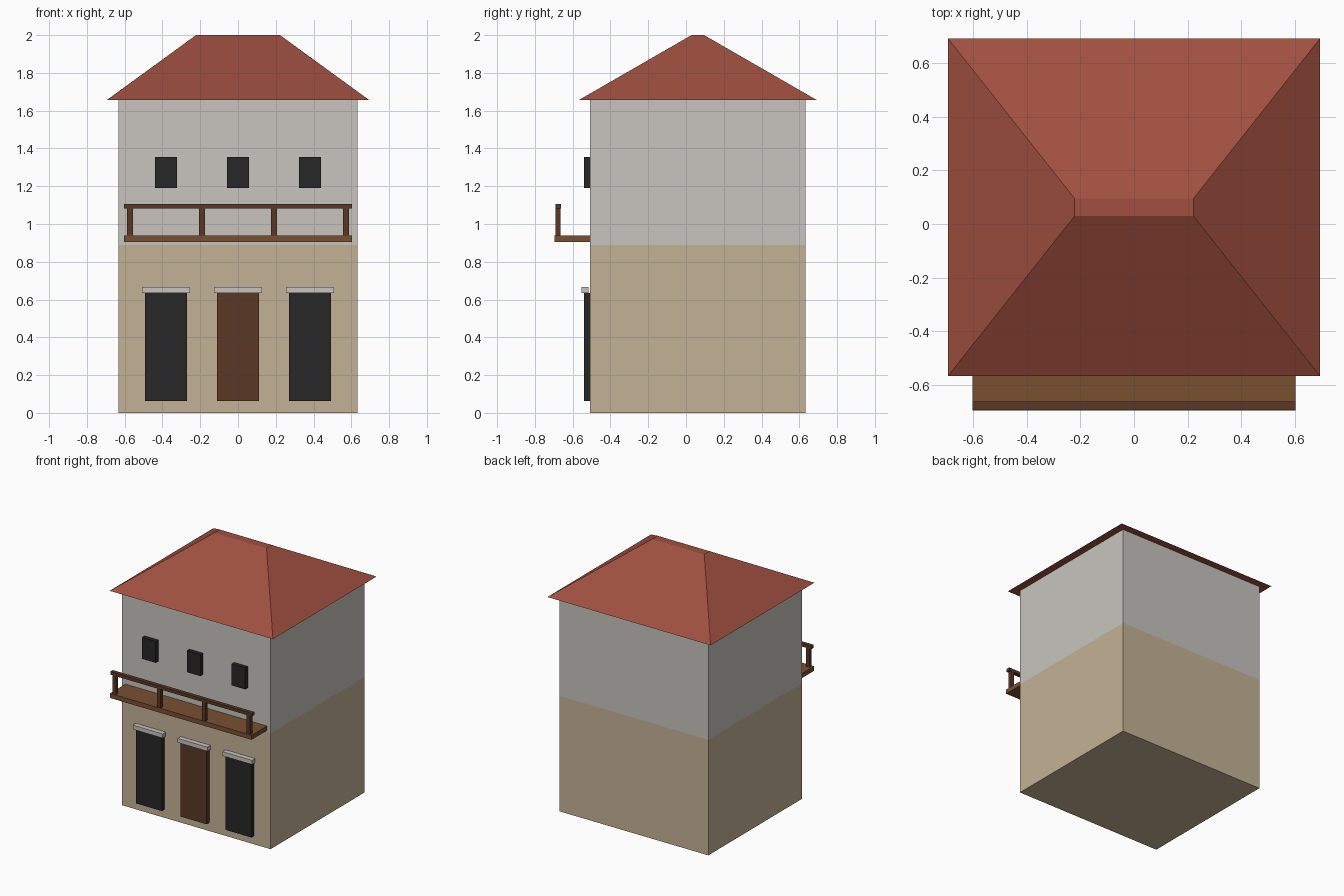
import bpy
import bmesh
from mathutils import Vector

old = bpy.data.objects.get("Cube")
if old:
    bpy.data.objects.remove(old, do_unlink=True)


def material(name, rgb):
    mat = bpy.data.materials.new(name)
    mat.use_nodes = True
    colour = (*rgb, 1.0)
    mat.diffuse_color = colour
    mat.node_tree.nodes["Principled BSDF"].inputs["Base Color"].default_value = colour
    return mat


sandstone = material("sandstone", (0.55, 0.45, 0.30))
plaster = material("pale_plaster", (0.58, 0.56, 0.52))
tile = material("red_roof_tile", (0.35, 0.08, 0.05))
shutter = material("black_shutter", (0.02, 0.02, 0.02))
dark_wood = material("dark_wood", (0.10, 0.04, 0.02))
deck_wood = material("deck_wood", (0.19, 0.08, 0.03))


def block(name, low, high, *mats, taper=None, split=None):
    """Box between two corners; taper shrinks the top, split cuts it at a height."""
    low, high = Vector(low), Vector(high)
    mid, size = (low + high) / 2, high - low
    bm = bmesh.new()
    bmesh.ops.create_cube(bm, size=1)
    for v in bm.verts:
        if taper and v.co.z > 0:
            v.co.x *= taper[0]
            v.co.y *= taper[1]
        v.co = mid + v.co * size
    if split:
        bmesh.ops.bisect_plane(bm, geom=bm.verts[:] + bm.edges[:] + bm.faces[:],
                               plane_co=(0, 0, split), plane_no=(0, 0, 1))
        for f in bm.faces:
            f.material_index = int(f.calc_center_median().z > split)
    bmesh.ops.recalc_face_normals(bm, faces=bm.faces)
    mesh = bpy.data.meshes.new(name)
    bm.to_mesh(mesh)
    bm.free()
    for mat in mats:
        mesh.materials.append(mat)
    obj = bpy.data.objects.new(name, mesh)
    bpy.context.collection.objects.link(obj)
    return obj


WALL = -0.508   # front wall plane
BAY = 0.381     # spacing of doors, windows and railing posts

# House body, stone below and plaster above
block("house_walls", (-0.633, WALL, 0), (0.633, 0.633, 1.67),
      sandstone, plaster, split=0.889)

# Hipped roof with a short flat ridge
block("hipped_roof", (-0.695, -0.568, 1.656), (0.695, 0.693, 2.0),
      tile, taper=(0.32, 0.053))

# Openings, one bay at a time
for side, i in (("right", -1), ("centre", 0), ("left", 1)):
    x = i * BAY
    block(f"{side}_door", (x - 0.111, -0.54, 0.064), (x + 0.111, WALL + 0.01, 0.635),
          shutter if i else dark_wood)
    block(f"{side}_lintel", (x - 0.127, -0.554, 0.635), (x + 0.127, -0.516, 0.667), plaster)
    block(f"{side}_window", (x - 0.058, -0.54, 1.19), (x + 0.058, WALL + 0.01, 1.355), shutter)

# Balcony deck, posts and handrail
block("balcony_deck", (-0.603, -0.696, 0.905), (0.603, WALL + 0.005, 0.94), deck_wood)
for n in range(4):
    x = (n - 1.5) * BAY
    block(f"railing_post_{n + 1}", (x - 0.015, -0.69, 0.935), (x + 0.015, -0.664, 1.09), dark_wood)
block("handrail", (-0.603, -0.692, 1.083), (0.603, -0.662, 1.107), dark_wood)
